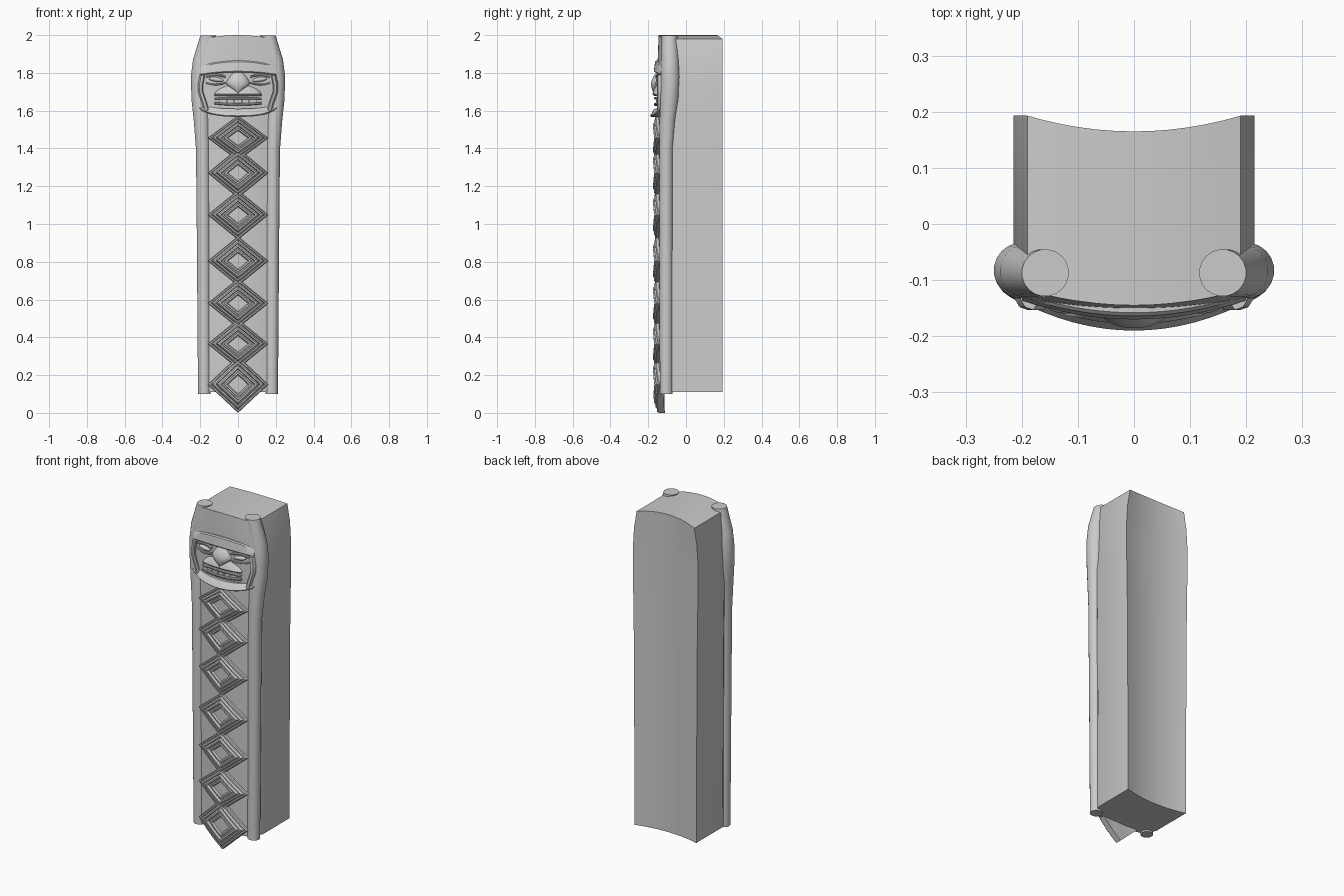
import bpy, bmesh, math
from math import sin, cos, pi

if "Cube" in bpy.data.objects:
    bpy.data.objects.remove(bpy.data.objects["Cube"])


def finish(obj, angle=35):
    bpy.ops.object.select_all(action='DESELECT')
    obj.select_set(True)
    bpy.context.view_layer.objects.active = obj
    bpy.ops.object.shade_smooth_by_angle(angle=math.radians(angle))


def loft(name, rings, angle=35):
    """Skin even-sized rings and close both ends with strips of quads."""
    bm = bmesh.new()
    vs = [[bm.verts.new(p) for p in r] for r in rings]
    n = len(vs[0])
    for a, b in zip(vs, vs[1:]):
        for i in range(n):
            bm.faces.new((a[i], a[(i + 1) % n], b[(i + 1) % n], b[i]))
    for r in (vs[0], vs[-1]):
        for i in range(n // 2 - 1):
            bm.faces.new((r[i], r[i + 1], r[n - 2 - i], r[n - 1 - i]))
    bmesh.ops.recalc_face_normals(bm, faces=bm.faces)
    me = bpy.data.meshes.new(name)
    bm.to_mesh(me)
    bm.free()
    obj = bpy.data.objects.new(name, me)
    bpy.context.collection.objects.link(obj)
    finish(obj, angle)
    return obj


def spread(w, n):
    return [-w + 2 * w * i / (n - 1) for i in range(n)]


def arc(x, y0, k=0.78):
    return y0 + k * x * x


def strip(name, x0, x1, lo, hi, front, k=0.78, back=-0.10, n=17, tilt=0.0, bev=0.006):
    """Curved relief band: lo/hi give its edges along x, tilt pushes its low edge out."""
    rings = []
    for i in range(n):
        x = x0 + (x1 - x0) * i / (n - 1)
        a, b = lo(x), hi(x)
        y = arc(x, front, k)
        rings.append([(x, max(back, y + .01), a), (x, y + bev, a), (x, y, a + bev),
                      (x, y + tilt, b - bev), (x, y + tilt + bev, b),
                      (x, max(back, y + .01), b)])
    return loft(name, rings)


def ball(name, loc, size, rot=0.0):
    bpy.ops.mesh.primitive_uv_sphere_add(segments=20, ring_count=12, radius=1,
                                         location=loc, rotation=(0, rot, 0))
    o = bpy.context.object
    o.name = name
    o.scale = size
    finish(o, 60)
    return o


# Main block: concave back, bowed front, domed top
rings = []
for z, w in ((.11, .203), (1.2, .208), (1.6, .214), (1.75, .215), (1.88, .207), (2.0, .19)):
    drop = 0.55 if z == 2.0 else 0
    r = [(x, .165 + .028 * (x / w) ** 2, z - drop * x * x) for x in spread(w, 13)]
    front = []
    for i, x in enumerate(spread(w, 13)):
        y = -.055 if i in (0, 12) else arc(x, -.145)
        front.append((x, y, z - drop * x * x))
    rings.append(r + front[::-1])
loft("body", rings)

# Side posts that swell beside the head: z, x, y, radius
path = ((.10, .178, -.105, .034), (1.0, .183, -.105, .036), (1.4, .186, -.105, .037),
        (1.55, .192, -.097, .043), (1.66, .198, -.087, .049), (1.78, .2, -.083, .05),
        (1.87, .192, -.084, .047), (1.99, .16, -.087, .042), (1.998, .158, -.087, .042))
for s, side in ((-1, "left"), (1, "right")):
    loft(side + "_post", [[(s * (x + r * cos(a)), y + r * sin(a), z)
                           for a in (2 * pi * (i + .5) / 20 for i in range(20))]
                          for z, x, y, r in path])

# Head panel between the posts
rings = []
for z, w, y, k in ((1.59, .19, -.148, .5), (1.7, .2, -.15, .5), (1.84, .2, -.151, .5),
                   (1.92, .182, -.148, .6), (1.995, .158, -.145, .75)):
    xs = spread(w, 13)
    rings.append([(x, -.09, z - .3 * x * x * (z > 1.99)) for x in xs] +
                 [(x, arc(x, y, k), z - .3 * x * x * (z > 1.99)) for x in reversed(xs)])
loft("head_panel", rings)

# Brow and chin bands
strip("brow", -.2, .2, lambda x: 1.803 - .4 * x * x, lambda x: 1.865 - .7 * x * x,
      -.17, k=.85, tilt=.006)
strip("chin", -.218, .218, lambda x: 1.567 + .4 * x * x + 14 * x ** 4,
      lambda x: 1.61 + .3 * x * x + 6 * x ** 4, -.19, k=1.25, tilt=.018)

# Cheek frames, eyes, lids and upper lip lobes
for s, side in ((-1, "left"), (1, "right")):
    frame = []
    for z, x in ((1.60, .168), (1.64, .178), (1.70, .198), (1.74, .198), (1.79, .188)):
        frame.append([(s * (x - .014), -.10, z), (s * (x - .014), -.145, z),
                      (s * (x - .008), -.153, z), (s * (x + .006), -.148, z),
                      (s * (x + .014), -.135, z), (s * (x + .014), -.10, z)])
    loft(side + "_cheek_frame", frame)
    ball(side + "_eye", (s * .115, -.146, 1.765), (.04, .014, .012), s * -.15)
    for nm, c, h in (("_upper_lid", 1.777, .016), ("_lower_lid", 1.748, .012)):
        sg = 1 if "upper" in nm else -1
        strip(side + nm, s * .065, s * .17,
              lambda x, c=c, sg=sg: c - .004 + sg * .01 * (1 - ((abs(x) - .117) / .053) ** 2),
              lambda x, c=c, h=h, sg=sg: c - .004 + h * .7 + sg * .01 * (1 - ((abs(x) - .117) / .053) ** 2),
              -.166, n=9, bev=.003)
    # muzzle lobe sloping down from the nose
    strip(side + "_muzzle", s * .002, s * .125, lambda x: 1.678,
          lambda x: 1.742 - .45 * max(0, abs(x) - .06) - 9 * max(0, abs(x) - .09) ** 2 - .01,
          -.178, k=1.1, n=11, tilt=.012, bev=.009)

# Nose: round bridge narrowing to a pointed tip
rings = []
for z, w, d in ((1.803, .022, .008), (1.785, .04, .022), (1.765, .054, .032),
                (1.745, .064, .038), (1.725, .048, .036), (1.705, .024, .03), (1.69, .006, .022)):
    rings.append([(w * cos(a), -.148 - d * sin(a), z)
                  for a in (pi * i / 11 for i in range(12))])
loft("nose", rings, 50)

# Mouth: two lips around a row of teeth
strip("upper_lip", -.125, .125, lambda x: 1.659, lambda x: 1.672 - .3 * x * x,
      -.170, bev=.004)
strip("lower_lip", -.125, .125, lambda x: 1.626 + .5 * x * x, lambda x: 1.639 + .5 * x * x,
      -.170, bev=.004)
for i in range(-2, 3):
    strip("tooth", i * .04 - .018, i * .04 + .018, lambda x: 1.637, lambda x: 1.661,
          -.160, n=5, bev=.003)

# Column of overlapping diamonds: (scale, relief) of the nested ridges
profile = ((1, -.022), (1, .012), (.96, .017), (.90, .017), (.87, .008), (.84, .019),
           (.80, .023), (.74, .023), (.71, .011), (.68, .023), (.64, .028), (.57, .028),
           (.53, .014), (.47, .014), (.45, .022), (.38, .022), (.33, .012), (.12, .012))
corners = ((1, 0), (0, 1), (-1, 0), (0, -1))
SUB = 5
for j, zc in enumerate((.15, .365, .58, .804, 1.048, 1.27, 1.455)):
    half_h = .15 if j == 0 else .13
    if j == 6:
        half_h = .118
    rings = []
    for s, d in profile:
        ring = []
        for c in range(4):
            (ax, az), (bx, bz) = corners[c], corners[(c + 1) % 4]
            for t in range(SUB):
                f = t / SUB
                x = .16 * s * (ax + (bx - ax) * f)
                v = s * (az + (bz - az) * f)
                y = arc(x, -.146) - d + (.012 * v * v if j == 0 and v < 0 else 0)
                ring.append((x, y, zc + half_h * v))
        rings.append(ring)
    loft("diamond_%d" % (j + 1), rings, 20)
